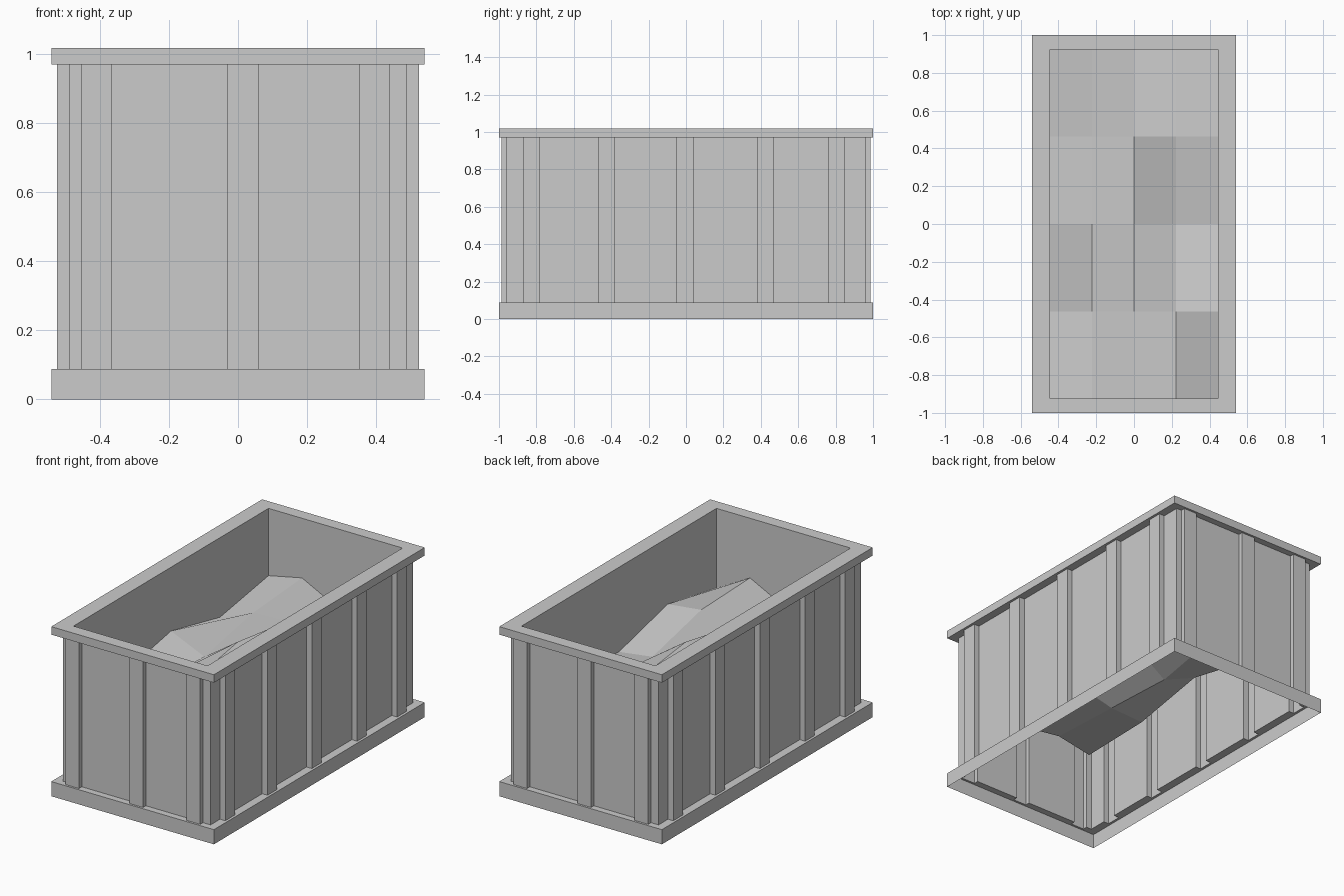
import bpy, bmesh

if "Cube" in bpy.data.objects:
    bpy.data.objects.remove(bpy.data.objects["Cube"])

OX, OY = 0.54, 1.0        # outer rims
WX, WY = 0.49, 0.96       # outer wall
RX, RY = 0.525, 0.987     # rib faces
IX, IY = 0.445, 0.925     # inner opening
Z_BASE, Z_WALL, Z_TOP = 0.088, 0.97, 1.018


def rect(x, y):
    return [(-x, -y), (x, -y), (x, y), (-x, y)]


def ribbed_outline():
    pts = [(-WX, -WY)]
    for a, b in ((-0.455, -0.365), (-0.03, 0.06), (0.35, 0.44)):
        pts += [(a, -WY), (a, -RY), (b, -RY), (b, -WY)]
    pts.append((WX, -WY))
    for a, b in ((-0.87, -0.78), (-0.47, -0.38), (-0.05, 0.04),
                 (0.38, 0.47), (0.76, 0.85)):
        pts += [(WX, a), (RX, a), (RX, b), (WX, b)]
    # the other two sides are the same outline turned by 180 degrees
    return pts + [(-x, -y) for x, y in pts]


def ring(bm, pts, z):
    vs = [bm.verts.new((x, y, z)) for x, y in pts]
    return vs, [bm.edges.new((vs[i - 1], vs[i])) for i in range(len(vs))]


def walls(bm, lower, upper):
    n = len(lower)
    for i in range(n):
        j = (i + 1) % n
        bm.faces.new((lower[i], lower[j], upper[j], upper[i]))


def ledge(bm, edges, up):
    res = bmesh.ops.triangle_fill(bm, edges=edges, use_beauty=True, normal=(0, 0, up))
    for f in res["geom"]:
        if isinstance(f, bmesh.types.BMFace):
            f.normal_update()
            if f.normal.z * up < 0:
                f.normal_flip()


def finish(bm, name):
    me = bpy.data.meshes.new(name)
    bm.to_mesh(me)
    bm.free()
    bpy.context.collection.objects.link(bpy.data.objects.new(name, me))


outline = ribbed_outline()

# base skirt: open underneath, with a ledge reaching in to the wall
bm = bmesh.new()
low, _ = ring(bm, rect(OX, OY), 0)
high, e_out = ring(bm, rect(OX, OY), Z_BASE)
walls(bm, low, high)
_, e_in = ring(bm, outline, Z_BASE)
ledge(bm, e_out + e_in, 1)
finish(bm, "base_skirt")

# ribbed outer wall
bm = bmesh.new()
low, _ = ring(bm, outline, Z_BASE)
high, _ = ring(bm, outline, Z_WALL)
walls(bm, low, high)
finish(bm, "ribbed_wall")

# top rim: underside, outer edge and flat top around the opening
bm = bmesh.new()
low, e_out = ring(bm, rect(OX, OY), Z_WALL)
high, _ = ring(bm, rect(OX, OY), Z_TOP)
inner, _ = ring(bm, rect(IX, IY), Z_TOP)
walls(bm, low, high)
walls(bm, high, inner)
_, e_in = ring(bm, outline, Z_WALL)
ledge(bm, e_out + e_in, -1)
finish(bm, "top_rim")

# uneven load surface, rows from front to back, and the lining above it
heights = [
    (0.54, 0.58, 0.55, 0.66, 0.54),
    (0.55, 0.56, 0.61, 0.645, 0.62),
    (0.635, 0.54, 0.69, 0.54, 0.51),
    (0.54, 0.628, 0.634, 0.58, 0.55),
    (0.614, 0.66, 0.55, 0.54, 0.54),
]
bm = bmesh.new()
grid = [[bm.verts.new((IX * (i - 2) / 2, IY * (j - 2) / 2, h))
         for i, h in enumerate(row)] for j, row in enumerate(heights)]
for j in range(4):
    for i in range(4):
        bm.faces.new((grid[j][i], grid[j][i + 1], grid[j + 1][i + 1], grid[j + 1][i]))
border = (grid[0][:4] + [grid[j][4] for j in range(4)]
          + grid[4][:0:-1] + [grid[j][0] for j in range(4, 0, -1)])
top = [bm.verts.new((v.co.x, v.co.y, Z_TOP)) for v in border]
walls(bm, border[::-1], top[::-1])
finish(bm, "load_and_lining")
